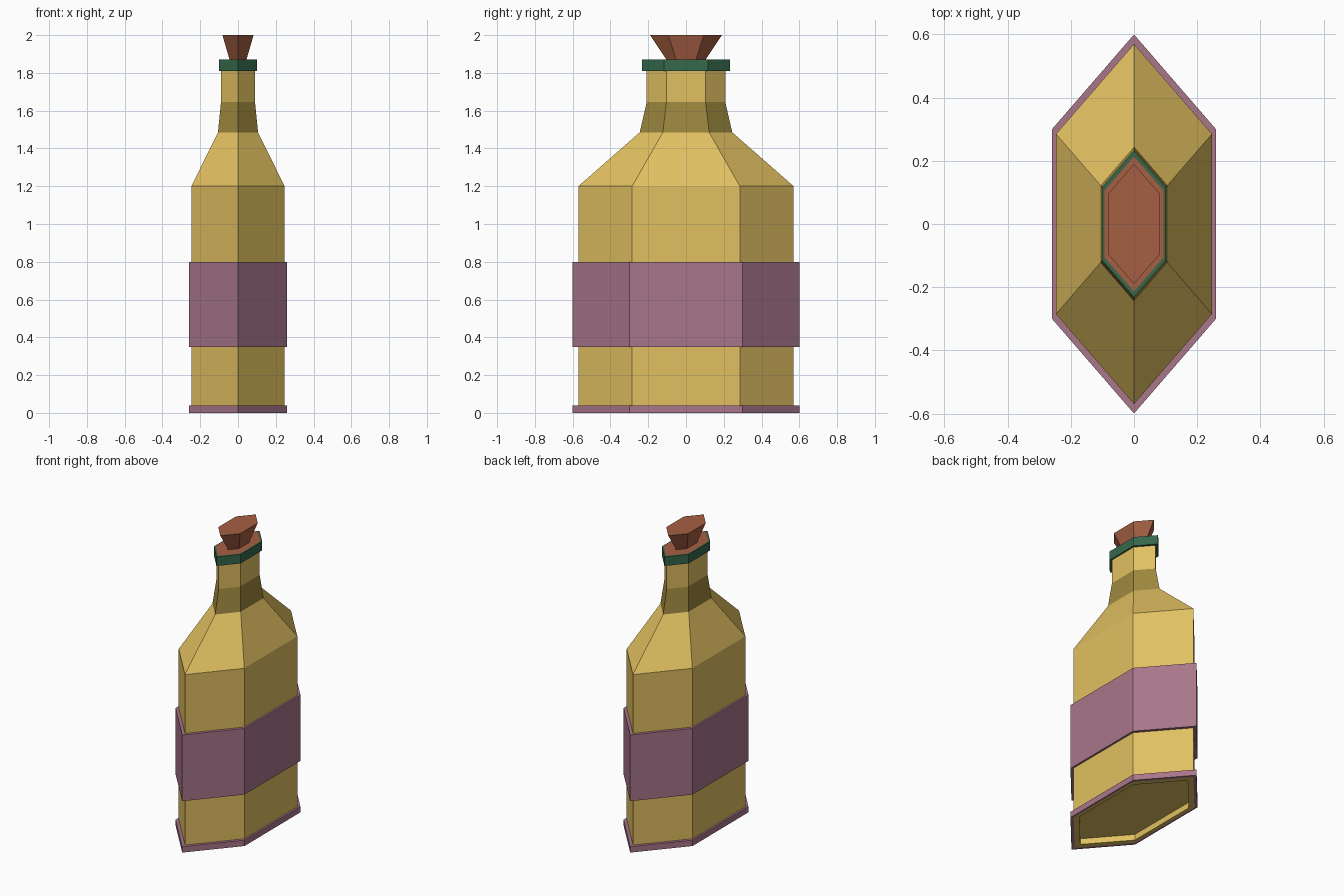
import bpy
import bmesh
from math import sin, cos, pi

cube = bpy.data.objects.get("Cube")
if cube:
    bpy.data.objects.remove(cube, do_unlink=True)

SIDES = 6
FLATTEN = 0.5  # bottle is half as deep across x


def material(name, rgb):
    """Flat colour given as 0-255 display values, stored linear."""
    linear = [((c / 255 + 0.055) / 1.055) ** 2.4 for c in rgb]
    mat = bpy.data.materials.new(name)
    mat.use_nodes = True
    mat.diffuse_color = (*linear, 1)
    bsdf = mat.node_tree.nodes["Principled BSDF"]
    bsdf.inputs["Base Color"].default_value = (*linear, 1)
    bsdf.inputs["Roughness"].default_value = 0.8
    return mat


gold = material("gold glass", (225, 192, 97))
dark_gold = material("dark gold glass", (157, 136, 62))
mauve = material("mauve label", (168, 118, 138))
green = material("green collar", (53, 104, 75))
cork = material("red brown cork", (165, 95, 67))


def hex_lathe(name, profile, mats, bottom=None, top=None, rule=None):
    """Sweep (radius, z) pairs round a flattened hexagon, with optional caps."""
    bm = bmesh.new()
    rings = []
    for r, z in profile:
        angles = [pi / 2 + 2 * pi * i / SIDES for i in range(SIDES)]
        rings.append([bm.verts.new((FLATTEN * r * cos(a), r * sin(a), z)) for a in angles])
    for low, high in zip(rings, rings[1:]):
        for i in range(SIDES):
            j = (i + 1) % SIDES
            bm.faces.new((low[i], low[j], high[j], high[i]))
    if bottom is not None:
        bm.faces.new(rings[0][::-1]).material_index = bottom
    if top is not None:
        bm.faces.new(rings[-1]).material_index = top
    if rule:
        for face in bm.faces:
            if rule(face.calc_center_median().z):
                face.material_index = 1
    mesh = bpy.data.meshes.new(name)
    bm.to_mesh(mesh)
    bm.free()
    for mat in mats:
        mesh.materials.append(mat)
    obj = bpy.data.objects.new(name, mesh)
    bpy.context.collection.objects.link(obj)
    return obj


def band(name, inner, outer, z0, z1):
    """Raised sleeve around the body."""
    return hex_lathe(name, [(inner, z0), (outer, z0), (outer, z1), (inner, z1)], [mauve])


# Bottle with recessed underside, sloped shoulder and a darker lower neck
hex_lathe("bottle_body",
          [(0.515, 0.04), (0.515, 0), (0.57, 0), (0.57, 1.2),
           (0.245, 1.485), (0.208, 1.645), (0.208, 1.81)],
          [gold, dark_gold], bottom=0, top=0,
          rule=lambda z: 1.5 < z < 1.64)

# Base trim and label
band("base_trim", 0.57, 0.6, 0, 0.04)
band("label", 0.57, 0.6, 0.35, 0.8)

# Collar with cork-coloured mouth
hex_lathe("neck_collar",
          [(0.208, 1.81), (0.232, 1.81), (0.232, 1.872), (0.214, 1.872)],
          [green, cork], top=1)

# Flared stopper
hex_lathe("cork_stopper", [(0.105, 1.872), (0.19, 2.0)], [cork], bottom=0, top=0)
